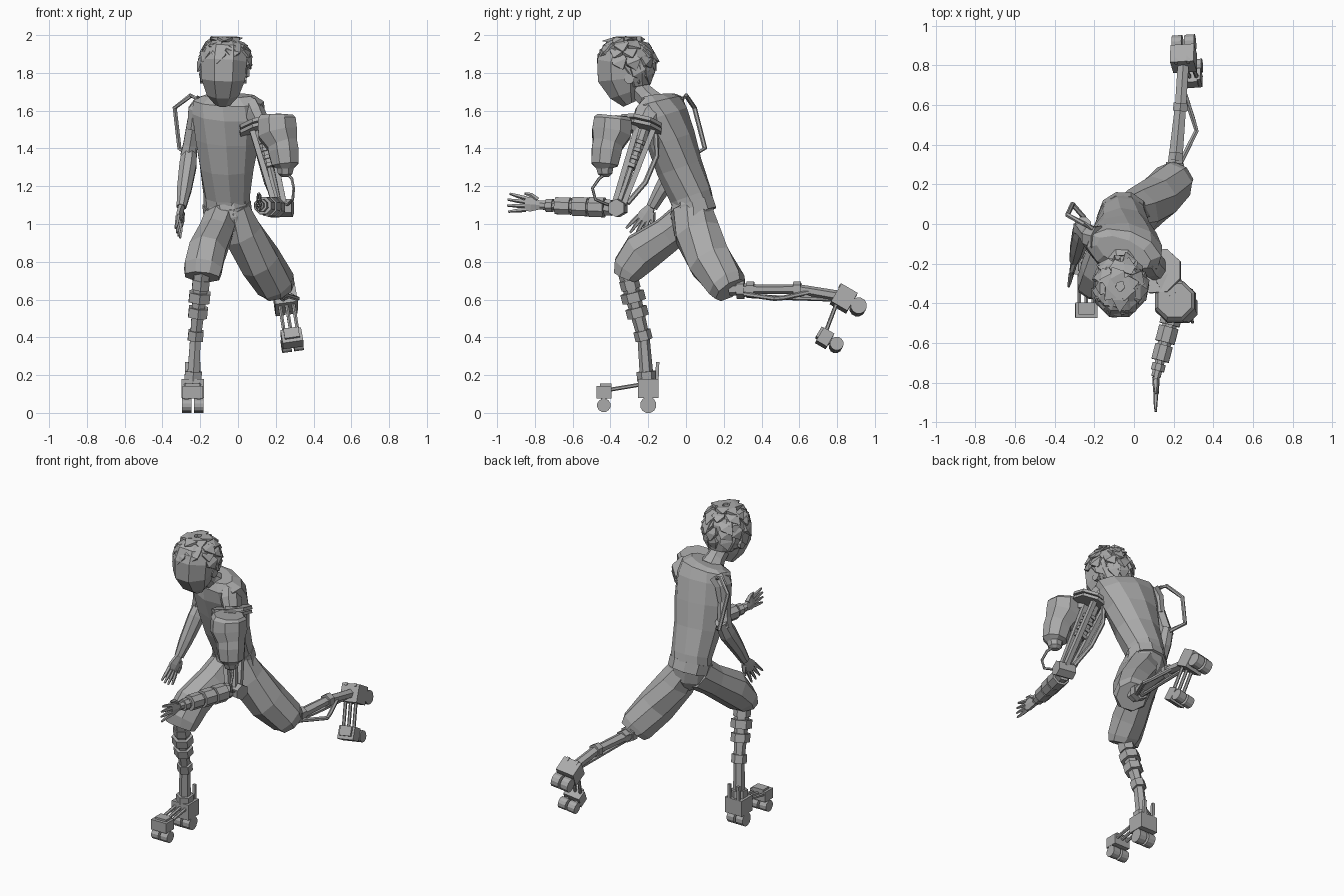
import bpy, bmesh, math, random
from mathutils import Vector, Matrix

default_cube = bpy.data.objects.get("Cube")
if default_cube:
    bpy.data.objects.remove(default_cube, do_unlink=True)

grey = bpy.data.materials.new("plain_grey")
grey.use_nodes = True
grey.diffuse_color = (.4, .4, .4, 1)
grey.node_tree.nodes["Principled BSDF"].inputs["Base Color"].default_value = (.4, .4, .4, 1)


def finish(name, mesh_data):
    bmesh.ops.recalc_face_normals(mesh_data, faces=mesh_data.faces)
    mesh = bpy.data.meshes.new(name)
    mesh_data.to_mesh(mesh)
    mesh_data.free()
    mesh.materials.append(grey)
    part = bpy.data.objects.new(name, mesh)
    bpy.context.collection.objects.link(part)


def loft(name, stations, sides=8, start_side=(1, 0, 0), end_side=None):
    """Skin rings along a path; a station is x, y, z, half width, half depth."""
    data = bmesh.new()
    points = [Vector(s[:3]) for s in stations]
    first, last = Vector(start_side), Vector(end_side or start_side)
    rings = []
    grow = 1 / math.cos(math.pi / sides)
    for i, station in enumerate(stations):
        along = (points[min(i + 1, len(points) - 1)] - points[max(i - 1, 0)]).normalized()
        across = first.lerp(last, i / (len(points) - 1))
        across = (across - along * across.dot(along)).normalized()
        deep = along.cross(across)
        wide, depth = station[3] * grow, station[-1] * grow
        ring = []
        for k in range(sides):
            angle = math.tau * (k + .5) / sides
            ring.append(data.verts.new(points[i] + across * wide * math.cos(angle)
                                       + deep * depth * math.sin(angle)))
        if rings:
            for k in range(sides):
                n = (k + 1) % sides
                data.faces.new((rings[-1][k], rings[-1][n], ring[n], ring[k]))
        rings.append(ring)
    data.faces.new(rings[0])
    data.faces.new(rings[-1])
    finish(name, data)


def tube(name, points, radius, sides=6, side=(1, 0, .01)):
    loft(name, [(*p, radius) for p in points], sides, side)


def box(name, frame, centre, size):
    data = bmesh.new()
    bmesh.ops.create_cube(data, size=1, matrix=frame @ Matrix.Translation(centre)
                          @ Matrix.Diagonal((*size, 1)))
    finish(name, data)


def cuffs(name, start, end, fractions, half_length, radii, sides=6):
    """Collars placed along a straight limb."""
    start, end = Vector(start), Vector(end)
    step = (end - start).normalized() * half_length
    for fraction, radius in zip(fractions, radii):
        middle = start.lerp(end, fraction)
        tube(name, [middle - step, middle + step], radius, sides)


# Torso, neck and waistband, twisted from hips to shoulders
hip_line, shoulder_line = (.9, .3, 0), (.9, -.4, 0)
loft("torso", [(-.06, .05, 1.06, .118, .105), (-.06, .025, 1.15, .118, .11),
               (-.06, -.035, 1.3, .14, .118), (-.055, -.08, 1.45, .168, .125),
               (-.05, -.12, 1.58, .188, .125), (-.05, -.14, 1.65, .186, .105),
               (-.052, -.145, 1.68, .14, .065)], 10, hip_line, shoulder_line)
loft("neck", [(-.06, -.17, 1.64, .075, .06), (-.065, -.215, 1.68, .055), (-.075, -.29, 1.76, .05)])
loft("waistband", [(-.055, .05, 1.05, .122, .115), (-.06, .03, 1.11, .124, .115)], 10, hip_line)

# Shorts
loft("shorts_seat", [(-.06, .035, 1.1, .118, .11), (-.045, .03, 1.02, .125, .11),
                     (-.03, .02, .95, .06, .08)], 10, hip_line)
loft("right_shorts_leg", [(-.09, .03, 1.04, .085, .1), (-.12, -.09, .95, .09, .09),
                          (-.165, -.235, .85, .098, .105), (-.185, -.305, .765, .1, .085),
                          (-.19, -.325, .72, .09, .06)], 8, hip_line, (1, 0, 0))
loft("left_shorts_leg", [(-.03, .025, 1.08, .08, .105), (.025, .06, .95, .103, .118),
                         (.12, .13, .8, .106, .116), (.2, .215, .68, .1, .1),
                         (.215, .235, .65, .085, .085)], 8, hip_line, (1, -.3, 0))

# Head and ears
loft("head", [(-.08, -.3, 1.635, .04, .035), (-.08, -.325, 1.69, .085, .08),
              (-.078, -.345, 1.77, .115, .122), (-.075, -.345, 1.86, .122, .125),
              (-.07, -.33, 1.92, .11, .11), (-.07, -.315, 1.97, .06, .06)], 8)
for ear_x in (-.19, .035):
    tube("ear_disc", [(ear_x - .01, -.3, 1.77), (ear_x + .01, -.3, 1.77)], .026, 8, (0, 1, 0))

# Hair: a cap over the back of the skull with overlapping locks lying close to it
loft("hair_cap", [(-.07, -.25, 1.73, .08, .06), (-.07, -.26, 1.79, .115, .085),
                  (-.07, -.295, 1.86, .122, .12), (-.07, -.32, 1.93, .108, .115),
                  (-.07, -.315, 1.975, .055, .06)], 10)
random.seed(4)


def on_skull(turn, lift, swell):
    return Vector((-.07 + .124 * swell * math.cos(turn) * math.cos(lift),
                   -.315 + .138 * swell * math.sin(turn) * math.cos(lift),
                   1.85 + .136 * swell * math.sin(lift)))


for lift, count, front_limit in [(-.5, 8, .2), (-.1, 9, -.2), (.3, 10, -.6), (.65, 10, -2),
                                 (1, 8, -2), (1.4, 6, -2)]:
    for k in range(count):
        turn = math.tau * (k + random.random() * .6) / count
        if math.sin(turn) < front_limit:
            continue
        swirl, drop = random.uniform(-.15, .45), random.uniform(.45, .65)
        root = on_skull(turn, lift, .95)
        middle = on_skull(turn + swirl * .5, lift - drop * .5, 1.04)
        tip = on_skull(turn + swirl, lift - drop, random.uniform(1.08, 1.28))
        side = Vector((-math.sin(turn), math.cos(turn), 0))
        loft("hair_lock", [(*root, .03, .012), (*middle, .04, .014), (*tip, .003, .002)], 4, side)


# Hands: palm plane is upright, fingers fan out inside it
def hand(name, wrist, forward, up):
    wrist, forward, up = Vector(wrist), Vector(forward).normalized(), Vector(up).normalized()
    side = forward.cross(up)
    knuckles = wrist + forward * .085
    loft(name + "_palm", [(*wrist, .022, .016), (*wrist.lerp(knuckles, .6), .038, .014),
                          (*knuckles, .036, .012)], 6, up)
    for k in range(4):
        spread = (k - 1.5) * .02
        base = knuckles + up * spread - forward * .01
        bend = base + forward * .05 + up * spread * .3 + side * .004
        end = bend + forward * (.055 - abs(spread) * .4) + up * spread * .3
        loft(name + "_finger", [(*base, .01), (*bend, .009), (*end, .005)], 5, up)
    base = wrist + forward * .02 + up * .025
    loft(name + "_thumb", [(*base, .013), (*(base + forward * .035 + up * .025), .01),
                           (*(base + forward * .07 + up * .03), .005)], 5, side)


# Right arm, swung back at the elbow
loft("right_sleeve", [(-.18, -.08, 1.64, .05, .07), (-.22, -.07, 1.6, .045, .06),
                      (-.235, -.06, 1.5, .035, .045)])
loft("right_upper_arm", [(-.235, -.06, 1.55, .032), (-.255, -.03, 1.42, .035),
                         (-.265, -.02, 1.36, .04)], 6)
loft("right_forearm", [(-.255, .0, 1.4, .038, .04), (-.265, -.05, 1.31, .045, .055),
                       (-.285, -.13, 1.18, .038, .04), (-.3, -.18, 1.09, .025, .03)])
hand("right_hand", (-.3, -.185, 1.09), (-.12, -.5, -.75), (.25, .8, -.55))
tube("shoulder_loop", [(-.21, -.02, 1.66), (-.25, .0, 1.68), (-.335, .045, 1.615),
                       (-.31, .1, 1.4), (-.25, .03, 1.36)], .011)

# Left mechanical upper arm: sleeve, mounting plates, core and struts
loft("left_sleeve", [(.07, -.17, 1.61, .05, .075), (.09, -.2, 1.575, .055, .075),
                     (.115, -.22, 1.53, .05, .065)])
shoulder, elbow = Vector((.115, -.22, 1.51)), Vector((.22, -.36, 1.1))
for drop in (0, .035):
    base = Vector((.125, -.24, 1.5 + drop * .8))
    loft("shoulder_plate", [(*base, .115, .11), (*(base + Vector((-.005, .004, .018))), .115, .11)], 8)
tube("upper_arm_core", [shoulder, shoulder.lerp(elbow, .5)], .03, 8)
tube("upper_arm_rod", [shoulder, elbow], .016)
cuffs("spring_ring", shoulder, elbow, (.2, .3, .4, .5), .01, [.04] * 4, 8)
for shift_x in (-.045, .045):
    for shift_y in (-.04, .05):
        top = shoulder + Vector((shift_x, shift_y, 0))
        tube("upper_arm_strut", [top, elbow + Vector((shift_x, shift_y, 0)) * .55], .014, 4)
tube("outer_strut", [(.1, -.16, 1.49), (.11, -.155, 1.36), (.15, -.215, 1.22), (.2, -.31, 1.11)], .012)
tube("elbow_block", [(.18, -.35, 1.085), (.29, -.37, 1.085)], .042, 6, (0, 1, 0))

# Canister with feed hose
loft("canister", [(.205, -.385, 1.575, .085), (.205, -.387, 1.555, .1), (.21, -.395, 1.48, .104),
                  (.235, -.415, 1.42, .08), (.24, -.42, 1.39, .08), (.25, -.43, 1.315, .07),
                  (.25, -.43, 1.295, .045), (.25, -.428, 1.265, .038), (.25, -.428, 1.25, .02)], 8)
tube("canister_bracket", [(.14, -.27, 1.53), (.19, -.36, 1.54)], .035, 4)
hose = [(.255, -.42, 1.27), (.285, -.46, 1.24), (.295, -.495, 1.19), (.29, -.48, 1.13),
        (.265, -.42, 1.105), (.24, -.37, 1.1)]
tube("feed_hose", hose, .007)

# Left forearm and hand
wrist = Vector((.11, -.77, 1.1))
forearm_start = Vector((.215, -.37, 1.085))
tube("forearm_core", [forearm_start, wrist], .024, 8)
cuffs("forearm_segment", forearm_start, wrist, (.25, .47, .7), .04, (.052, .05, .045), 8)
cuffs("forearm_joint", forearm_start, wrist, (.1, .36, .585, .88), .018, (.042, .038, .034, .034), 8)
hand("left_hand", wrist, (.02, -1, .08), (0, .08, 1))

# Right lower leg
knee, shin, ankle = Vector((-.19, -.315, .75)), Vector((-.225, -.225, .4)), Vector((-.24, -.205, .15))
loft("right_shin", [(*knee, .042), (*shin, .028), (*ankle, .032)], 6)
cuffs("shin_collar", knee, shin, (.2, .39, .62, .97), .026, (.045, .055, .05, .04))
cuffs("ankle_collar", shin, ankle, (.4, .82), .025, (.028, .045))

# Left lower leg, kicked out behind
back_knee, mid_leg, back_ankle = Vector((.2, .23, .655)), Vector((.235, .6, .655)), Vector((.25, .83, .615))
loft("left_shin", [(*back_knee, .04, .03), (*back_knee.lerp(mid_leg, .4), .034, .022),
                   (*mid_leg, .028, .022), (*back_ankle, .028, .025)], 6)
cuffs("left_leg_collar", back_knee, mid_leg, (.16, .3, .97), .02, (.045, .035, .036))
tube("left_leg_strut", [(.23, .3, .63), (.315, .47, .605), (.3, .52, .61), (.255, .66, .64)], .011)
tube("left_leg_under_rod", [(.21, .32, .62), (.225, .5, .61), (.24, .8, .6)], .01)


# Wheeled feet, built in a local frame
def foot(name, frame, spike_height):
    box(name + "_heel_block", frame, (0, 0, 0), (.12, .11, .1))
    box(name + "_toe_block", frame, (0, -.235, -.02), (.11, .08, .065))
    box(name + "_toe_cap", frame, (0, -.225, .005), (.08, .06, .04))
    for x in (-.032, .032):
        for y, radius in ((0, .042), (-.235, .035)):
            low = -.088 if y == 0 else -.09
            ends = [frame @ Vector((x + d, y, low)) for d in (-.025, .025)]
            tube(name + "_wheel", ends, radius, 12, frame.to_3x3() @ Vector((0, 1, 0)))
            box(name + "_fork", frame, (x, y, low / 2), (.02, .03, -low))
        tube(name + "_spike", [frame @ Vector((x, .045, .02)),
                               frame @ Vector((x, .05, spike_height))], .009, 4)
    for x in (-.036, 0, .036):
        tube(name + "_rod", [frame @ Vector((x, -.04, .02)), frame @ Vector((x, -.22, -.01))], .009)


foot("right_foot", Matrix.Translation((-.24, -.2, .13)), .14)
back = Vector((-.15, .5, .85)).normalized()
upward = Vector((-.02, -.8, .5))
upward = (upward - back * upward.dot(back)).normalized()
turn = Matrix((back.cross(upward), back, upward)).transposed()
foot("left_foot", Matrix.Translation((.25, .835, .605)) @ turn.to_4x4(), .055)
